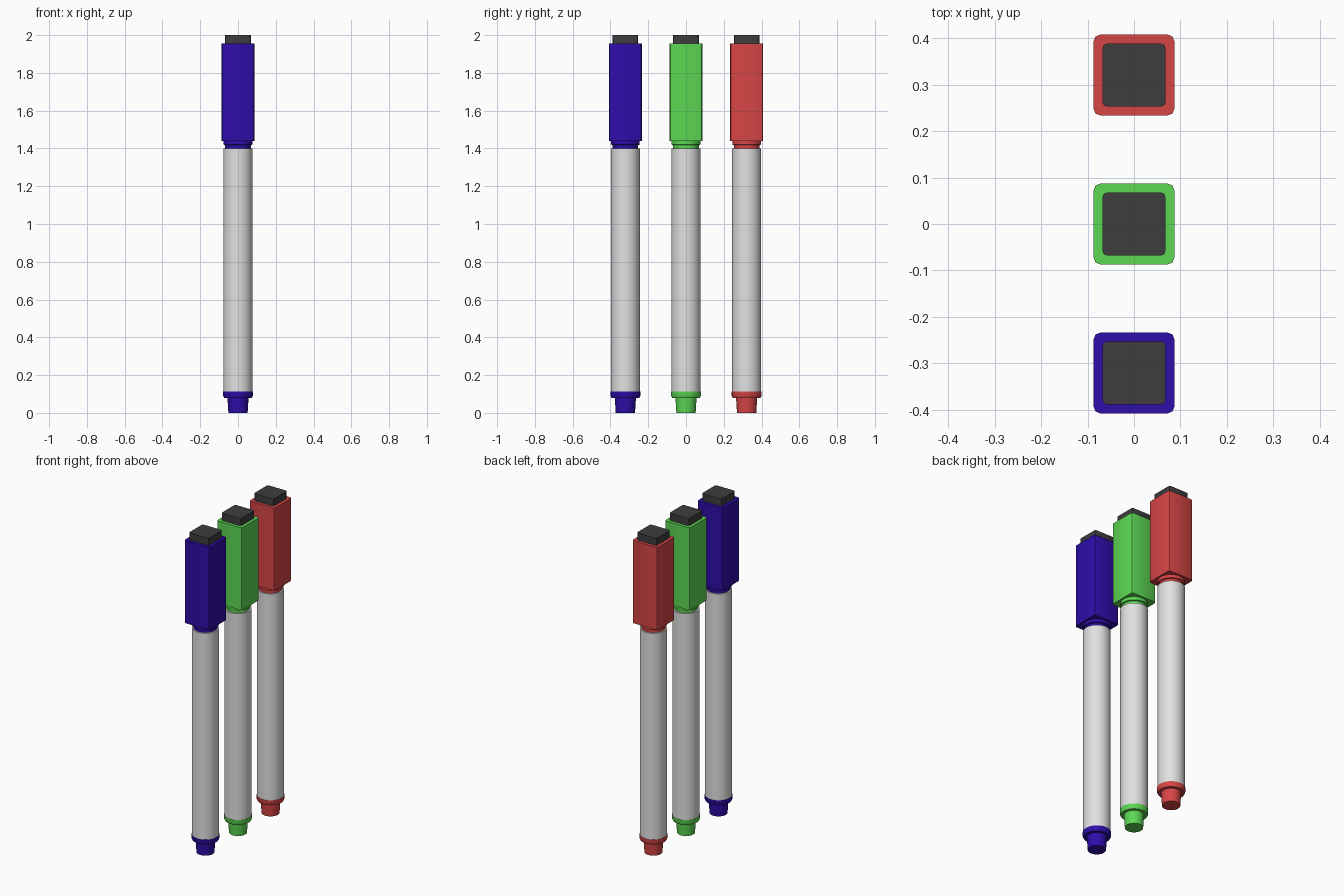
import bpy, bmesh, math

cube = bpy.data.objects.get("Cube")
if cube:
    bpy.data.objects.remove(cube, do_unlink=True)


def material(name, rgb):
    m = bpy.data.materials.new(name)
    m.use_nodes = True
    m.diffuse_color = (*rgb, 1)
    m.node_tree.nodes["Principled BSDF"].inputs["Base Color"].default_value = (*rgb, 1)
    return m


def finish(name, bm, mat, y):
    bmesh.ops.recalc_face_normals(bm, faces=bm.faces)
    mesh = bpy.data.meshes.new(name)
    bm.to_mesh(mesh)
    bm.free()
    mesh.materials.append(mat)
    ob = bpy.data.objects.new(name, mesh)
    ob.location.y = y
    bpy.context.collection.objects.link(ob)
    bpy.ops.object.select_all(action="DESELECT")
    ob.select_set(True)
    bpy.context.view_layer.objects.active = ob
    bpy.ops.object.shade_smooth_by_angle(angle=math.radians(30))


def lathe(name, profile, mat, y, sides=32):
    """Round part: rings of (radius, height), closed at both ends."""
    bm = bmesh.new()
    rings = []
    for r, z in profile:
        rings.append([bm.verts.new((r * math.cos(a), r * math.sin(a), z))
                      for a in (math.tau * i / sides for i in range(sides))])
    for low, high in zip(rings, rings[1:]):
        for i in range(sides):
            j = (i + 1) % sides
            bm.faces.new((low[i], low[j], high[j], high[i]))
    bm.faces.new(rings[0])
    bm.faces.new(rings[-1])
    finish(name, bm, mat, y)


def square_block(name, half, bottom, top, corner, mat, y):
    """Square prism with its upright edges rounded off."""
    bm = bmesh.new()
    bmesh.ops.create_cube(bm, size=2)
    for v in bm.verts:
        v.co = (v.co.x * half, v.co.y * half, top if v.co.z > 0 else bottom)
    upright = [e for e in bm.edges if abs(e.verts[0].co.z - e.verts[1].co.z) > 0.01]
    bmesh.ops.bevel(bm, geom=upright, offset=corner, segments=2, profile=0.5, affect="EDGES")
    finish(name, bm, mat, y)


white = material("barrel white", (0.75, 0.75, 0.75))
dark = material("eraser charcoal", (0.047, 0.047, 0.047))
inks = {
    "blue": (0.028, 0.004, 0.40),
    "green": (0.107, 0.68, 0.087),
    "red": (0.68, 0.06, 0.06),
}

# Three identical markers in a row from front to back
for i, (ink, rgb) in enumerate(inks.items()):
    y = (i - 1) * 0.321
    colour = material(ink + " plastic", rgb)
    # Tapered end plug with its flange
    lathe(ink + "_end_plug", [(0.051, 0), (0.056, 0.08), (0.074, 0.08),
                              (0.079, 0.09), (0.079, 0.112)], colour, y)
    # Barrel
    lathe(ink + "_barrel", [(0.077, 0.112), (0.077, 1.4)], white, y)
    # Stepped neck under the cap
    lathe(ink + "_neck", [(0.068, 1.4), (0.068, 1.418), (0.076, 1.42), (0.076, 1.445)], colour, y)
    # Square cap and eraser
    square_block(ink + "_cap", 0.087, 1.44, 1.955, 0.014, colour, y)
    square_block(ink + "_eraser", 0.068, 1.95, 2.0, 0.01, dark, y)
